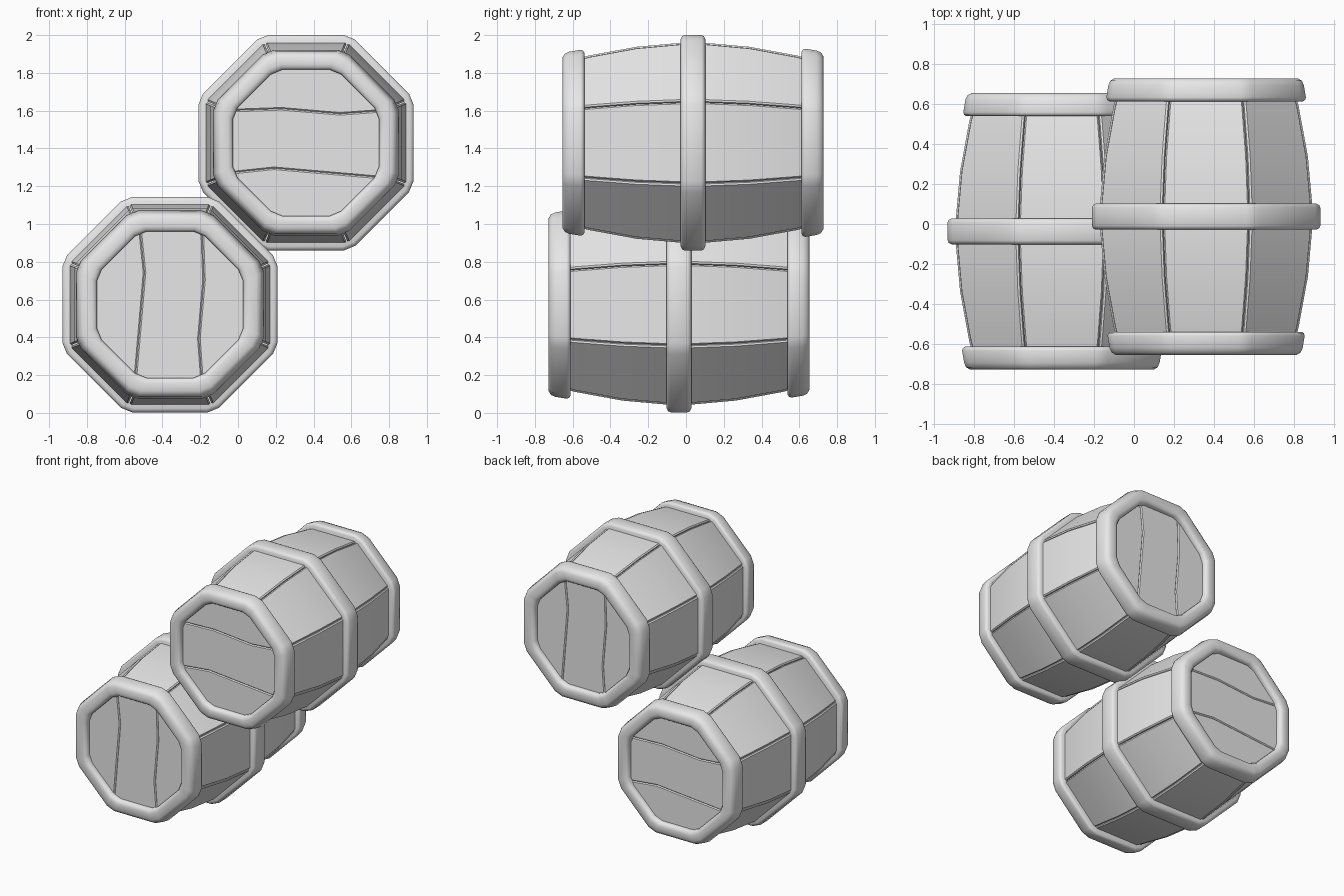
import bpy, bmesh, math
from mathutils import Matrix, Vector

if "Cube" in bpy.data.objects:
    bpy.data.objects.remove(bpy.data.objects["Cube"], do_unlink=True)

grey = bpy.data.materials.new("plain_grey")
grey.use_nodes = True
grey.diffuse_color = (0.8, 0.8, 0.8, 1)
grey.node_tree.nodes["Principled BSDF"].inputs["Base Color"].default_value = (0.8, 0.8, 0.8, 1)

TAN = math.tan(math.pi / 8)
SIDES = 8


def finish(name, bm, placement, angle):
    """Turn a bmesh into a smooth-shaded object with crisp edges."""
    bmesh.ops.recalc_face_normals(bm, faces=bm.faces)
    for f in bm.faces:
        f.smooth = True
    mesh = bpy.data.meshes.new(name)
    bm.to_mesh(mesh)
    bm.free()
    mesh.set_sharp_from_angle(angle=math.radians(angle))
    mesh.materials.append(grey)
    ob = bpy.data.objects.new(name, mesh)
    ob.matrix_world = placement
    bpy.context.collection.objects.link(ob)


def loft(bm, sections, closed):
    """Skin a row of equal closed sections, joined end to end or capped."""
    rows = [[bm.verts.new(p) for p in s] for s in sections]
    n = len(rows[0])
    pairs = list(zip(rows, rows[1:]))
    if closed:
        pairs.append((rows[-1], rows[0]))
    else:
        bm.faces.new(rows[0])
        bm.faces.new(rows[-1])
    for a, b in pairs:
        for i in range(n):
            j = (i + 1) % n
            bm.faces.new((a[i], a[j], b[j], b[i]))


def hoop(name, profile, placement):
    """Octagonal hoop with chamfered corners; profile holds (y, apothem)."""
    bm = bmesh.new()
    sections = []
    for k in range(SIDES):
        turn = Matrix.Rotation(-k * math.tau / SIDES, 3, 'Y')
        for side in (-1, 1):
            sections.append([turn @ Vector((r, y, side * (r * TAN - 0.035)))
                             for y, r in profile])
    loft(bm, sections, True)
    finish(name, bm, placement, 50)


def stave(name, k, placement):
    """One bowed, mitred plank on side k of the octagon."""
    bm = bmesh.new()
    turn = Matrix.Rotation(-k * math.tau / SIDES, 3, 'Y')
    sections = []
    for y, r in BOW:
        inner, low = r - 0.05, r - 0.008
        wi, wl = inner * TAN - 0.003, low * TAN - 0.003
        wt = wl - 0.007
        outline = ((inner, -wi), (low, -wl), (r, -wt),
                   (r, wt), (low, wl), (inner, wi))
        sections.append([turn @ Vector((a, y, w)) for a, w in outline])
    loft(bm, sections, False)
    finish(name, bm, placement, 30)


def board(name, outline, y, depth, to_point, placement):
    """Flat end board with softened edges."""
    bm = bmesh.new()
    loft(bm, [[to_point(u, v, y) for u, v in outline],
              [to_point(u, v, y + depth) for u, v in outline]], False)
    bmesh.ops.recalc_face_normals(bm, faces=bm.faces)
    rims = [e for e in bm.edges if abs(e.verts[0].co.y - e.verts[1].co.y) < 1e-5]
    bmesh.ops.bevel(bm, geom=rims, offset=0.007, segments=1, affect='EDGES')
    finish(name, bm, placement, 30)


# Stave bow, hoop sections and wavy board seams
BOW = [(-0.65, 0.435), (-0.55, 0.462), (-0.3, 0.508), (0, 0.535),
       (0.3, 0.508), (0.55, 0.462), (0.65, 0.435)]
MIDDLE = [(-0.065, 0.5), (-0.065, 0.55), (-0.058, 0.564), (-0.045, 0.57),
          (0.045, 0.57), (0.058, 0.564), (0.065, 0.55), (0.065, 0.5)]
END = [(0.575, 0.42), (0.575, 0.482), (0.582, 0.494), (0.595, 0.498),
       (0.655, 0.488), (0.678, 0.478), (0.69, 0.458), (0.69, 0.415),
       (0.685, 0.397), (0.67, 0.387), (0.62, 0.387)]
SEAM_A = [(-0.16, 0.41), (-0.135, 0.17), (-0.185, -0.41)]
SEAM_B = [(0.17, 0.41), (0.18, 0.13), (0.153, -0.18), (0.17, -0.41)]
R = 0.41
EDGE = [(R, -R * TAN), (R, R * TAN)]
BOARDS = {
    "first": SEAM_A + [(-u, v) for u, v in EDGE],
    "middle": SEAM_A + SEAM_B[::-1],
    "last": SEAM_B + EDGE,
}


def barrel(label, placement):
    for k in range(SIDES):
        stave(f"{label}_stave_{k + 1}", k, placement)
    hoop(f"{label}_middle_hoop", MIDDLE, placement)
    hoop(f"{label}_front_hoop", [(-y, r) for y, r in END], placement)
    hoop(f"{label}_back_hoop", [(y, r - 0.006 if r > 0.45 else r) for y, r in END], placement)
    # Boards run upright on the front head and level on the back head
    for part, outline in BOARDS.items():
        board(f"{label}_front_board_{part}", outline, -0.65, 0.04,
              lambda u, v, y: Vector((u, y, v)), placement)
        board(f"{label}_back_board_{part}", outline, 0.65, -0.04,
              lambda u, v, y: Vector((v, y, u)), placement)


barrel("lower", Matrix.Translation((-0.36, -0.037, 0.573)))
barrel("upper", Matrix.Translation((0.36, 0.037, 1.43)) @ Matrix.Rotation(math.pi, 4, 'Z'))
